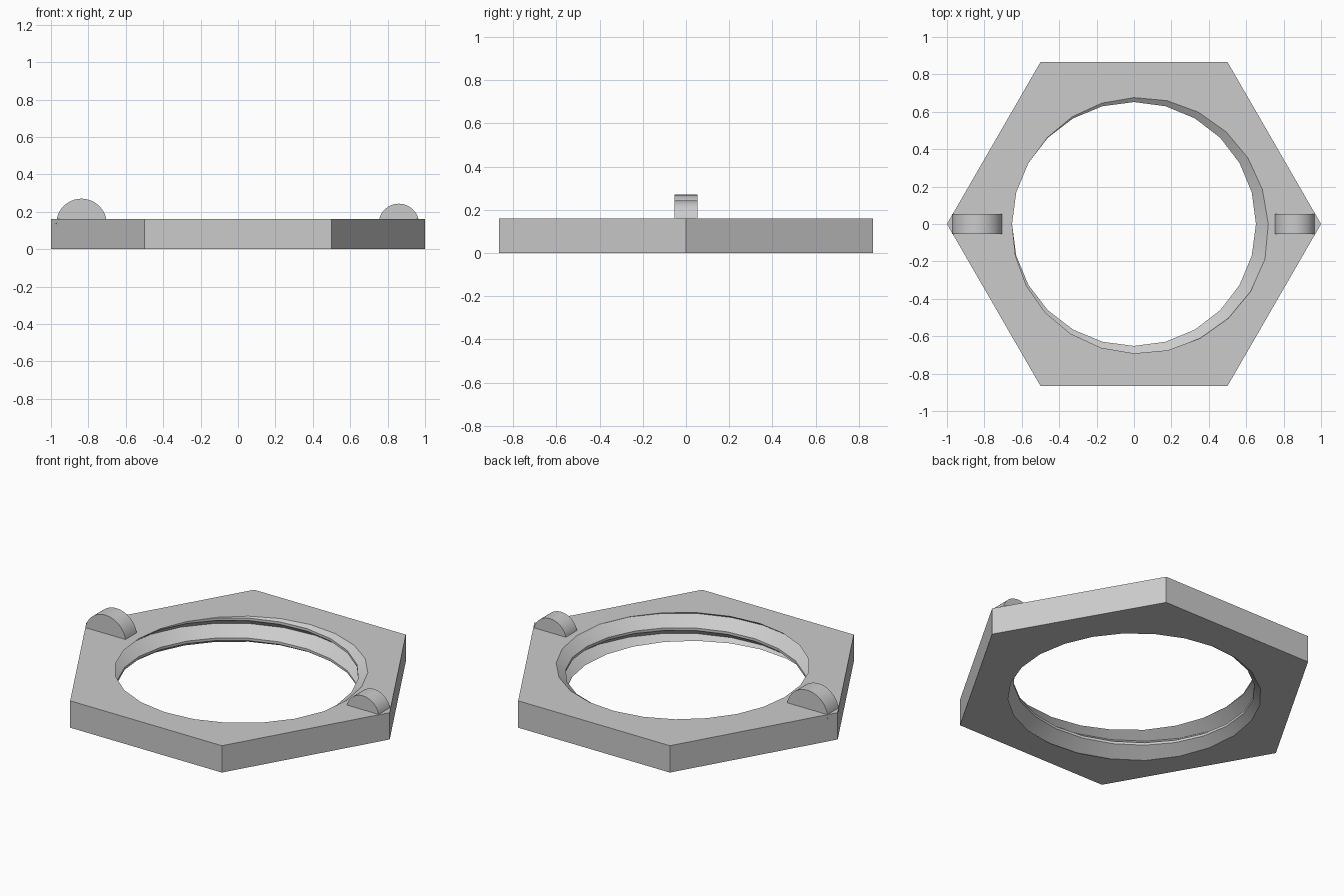
import bpy
import bmesh
from math import cos, sin, pi, radians, sqrt

if "Cube" in bpy.data.objects:
    bpy.data.objects.remove(bpy.data.objects["Cube"], do_unlink=True)

HEIGHT = 0.16
PITCH = 0.12
CREST_R, ROOT_R = 0.652, 0.726
CREST_FLAT = 0.015          # height of the flat on the thread crest
ROOT_ANGLE = radians(-17)   # where the groove meets the top face
SEGMENTS = 24

steel = bpy.data.materials.new("light grey")
steel.use_nodes = True
grey = (0.6, 0.6, 0.6, 1)
steel.diffuse_color = grey
steel.node_tree.nodes["Principled BSDF"].inputs["Base Color"].default_value = grey


def finish(bm, name):
    bmesh.ops.recalc_face_normals(bm, faces=bm.faces)
    mesh = bpy.data.meshes.new(name)
    bm.to_mesh(mesh)
    bm.free()
    mesh.materials.append(steel)
    obj = bpy.data.objects.new(name, mesh)
    bpy.context.collection.objects.link(obj)
    bpy.ops.object.select_all(action='DESELECT')
    obj.select_set(True)
    bpy.context.view_layer.objects.active = obj
    bpy.ops.object.shade_smooth_by_angle(angle=radians(30))
    return obj


def root_height(angle):
    return HEIGHT + PITCH * (angle - ROOT_ANGLE) / (2 * pi)


def thread_radius(angle, z):
    # distance in height to the nearest groove bottom
    t = (z - root_height(angle)) / PITCH
    d = abs(t - round(t)) * PITCH
    flank = (PITCH - CREST_FLAT) / 2
    return ROOT_R + (CREST_R - ROOT_R) * min(d / flank, 1)


def hex_radius(angle):
    return sqrt(3) / 2 / cos(angle % (pi / 3) - pi / 6)


# Hexagonal nut with a helical thread cut through the middle
def build_nut():
    bm = bmesh.new()
    cache = {}

    def vert(r, angle, z):
        co = (r * cos(angle), r * sin(angle), z)
        key = tuple(round(c, 5) + 0.0 for c in co)
        if key not in cache:
            cache[key] = bm.verts.new(co)
        return cache[key]

    def column(i):
        angle = 2 * pi * i / SEGMENTS
        base = root_height(angle)
        heights = [0]
        for turn in range(-4, 3):
            root = base + turn * PITCH
            mid = root + PITCH / 2
            heights += [root, mid - CREST_FLAT / 2, mid + CREST_FLAT / 2]
        heights = [min(max(z, 0), HEIGHT) for z in heights] + [HEIGHT]
        col = [vert(thread_radius(angle, z), angle, z) for z in heights]
        outer = hex_radius(angle)
        return col + [vert(outer, angle, HEIGHT), vert(outer, angle, 0), col[0]]

    for i in range(SEGMENTS):
        a, b = column(i), column(i + 1)
        for k in range(len(a) - 1):
            loop = list(dict.fromkeys((a[k], b[k], b[k + 1], a[k + 1])))
            if len(loop) > 2:
                bm.faces.new(loop)
    finish(bm, "hex_nut")


# Half-round lug standing on the top face
def build_lug(name, x, radius, base_z=0.135, half_width=0.053, steps=24):
    bm = bmesh.new()
    profile = [(x + radius * cos(pi * i / steps), base_z + radius * sin(pi * i / steps))
               for i in range(steps + 1)]
    face = bm.faces.new([bm.verts.new((px, -half_width, pz)) for px, pz in profile])
    side = bmesh.ops.extrude_face_region(bm, geom=[face])["geom"]
    moved = [g for g in side if isinstance(g, bmesh.types.BMVert)]
    bmesh.ops.translate(bm, verts=moved, vec=(0, 2 * half_width, 0))
    finish(bm, name)


build_nut()
build_lug("right_lug", -0.837, 0.135)
build_lug("left_lug", 0.86, 0.108)
